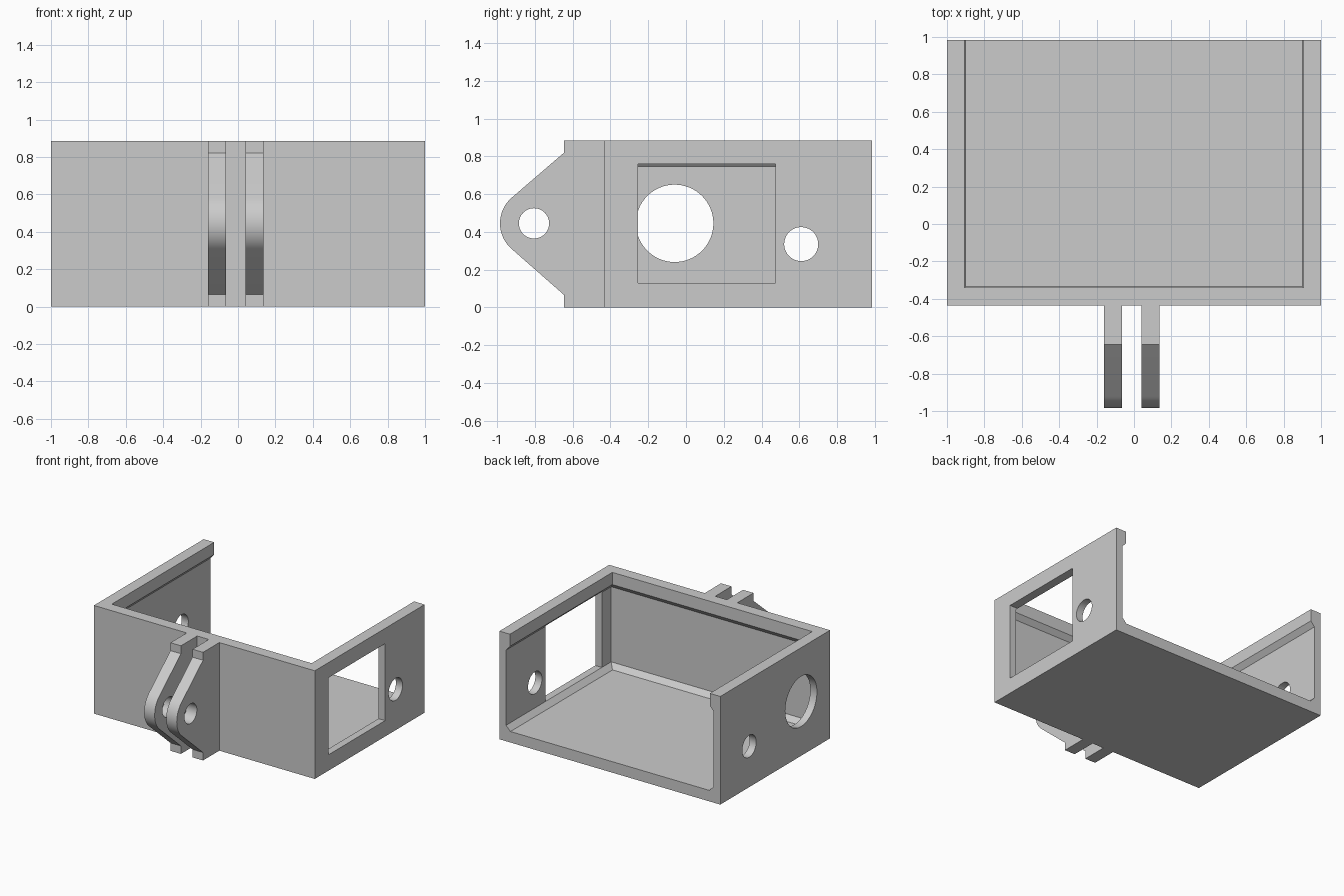
import bpy, bmesh, math
from mathutils import Matrix

if "Cube" in bpy.data.objects:
    bpy.data.objects.remove(bpy.data.objects["Cube"], do_unlink=True)

HEIGHT, FRONT, BACK, MID = 0.885, -0.435, 0.985, 0.445

grey = bpy.data.materials.new("plain grey")
grey.use_nodes = True
COLOUR = (0.6, 0.6, 0.6, 1)
grey.diffuse_color = COLOUR
grey.node_tree.nodes["Principled BSDF"].inputs["Base Color"].default_value = COLOUR


def make_object(name, bm):
    bmesh.ops.recalc_face_normals(bm, faces=bm.faces)
    mesh = bpy.data.meshes.new(name)
    bm.to_mesh(mesh)
    bm.free()
    mesh.materials.append(grey)
    obj = bpy.data.objects.new(name, mesh)
    bpy.context.collection.objects.link(obj)
    return obj


def loft(name, rings):
    """Join equal point rings with quads and cap both ends."""
    bm = bmesh.new()
    loops = [[bm.verts.new(p) for p in ring] for ring in rings]
    for low, high in zip(loops, loops[1:]):
        for i in range(len(low)):
            j = (i + 1) % len(low)
            bm.faces.new((low[i], low[j], high[j], high[i]))
    bm.faces.new(loops[0][::-1])
    bm.faces.new(loops[-1])
    return make_object(name, bm)


def rect(x, y0, y1, z):
    return [(-x, y0, z), (x, y0, z), (x, y1, z), (-x, y1, z)]


def extrude_x(name, outline, x0, x1):
    return loft(name, [[(x, y, z) for y, z in outline] for x in (x0, x1)])


def circle(y, z, r, n=64):
    return [(y + r * math.cos(math.tau * i / n), z + r * math.sin(math.tau * i / n))
            for i in range(n)]


def cut(obj, cutter):
    mod = obj.modifiers.new("cut", 'BOOLEAN')
    mod.operation = 'DIFFERENCE'
    mod.solver = 'EXACT'
    mod.object = cutter
    bpy.context.view_layer.objects.active = obj
    bpy.ops.object.modifier_apply(modifier=mod.name)
    bpy.data.objects.remove(cutter, do_unlink=True)


# Box shell: open top and back, chamfered floor edge and thicker top lip
shell = loft("box_shell", [rect(1, FRONT, BACK, z) for z in (0, HEIGHT)])
steps = [(0.09, 0.1), (0.13, 0.06), (0.745, 0.06), (0.785, 0.095), (1.0, 0.095)]
cut(shell, loft("cavity", [rect(1 - t, FRONT + t, 1.2, z) for z, t in steps]))

# Side openings: window on the left, large port on the right, small hole in both
window = [(-0.255, 0.13), (0.475, 0.13), (0.475, 0.76), (-0.255, 0.76)]
cut(shell, extrude_x("window_cutter", window, 0.8, 1.2))
cut(shell, extrude_x("port_cutter", circle(-0.06, MID, 0.205), -1.2, -0.8))
cut(shell, extrude_x("small_hole_cutter", circle(0.61, 0.335, 0.09), -1.2, 1.2))

# Mounting lugs: rounded nose with tangent slopes back to a square base
NOSE, RADIUS, BASE, STEP = -0.805, 0.18, -0.645, 0.065
dy, dz = BASE - NOSE, HEIGHT - STEP - MID
start = math.atan2(dz, dy) + math.acos(RADIUS / math.hypot(dy, dz))
sweep = 2 * (math.pi - start)
arc = [(NOSE + RADIUS * math.cos(start + sweep * i / 24),
        MID + RADIUS * math.sin(start + sweep * i / 24)) for i in range(25)]
outline = ([(FRONT, HEIGHT), (BASE, HEIGHT), (BASE, HEIGHT - STEP)] + arc
           + [(BASE, STEP), (BASE, 0), (FRONT, 0)])
lugs = []
for name, x0 in (("right_lug", -0.16), ("left_lug", 0.04)):
    lug = extrude_x(name, outline, x0, x0 + 0.095)
    cut(lug, extrude_x("pin_hole_cutter", circle(NOSE, MID, 0.08), x0 - 0.05, x0 + 0.145))
    lugs.append(lug)

# Smooth the round surfaces, keep the edges sharp
for obj in [shell] + lugs:
    bpy.ops.object.select_all(action='DESELECT')
    obj.select_set(True)
    bpy.context.view_layer.objects.active = obj
    bpy.ops.object.shade_smooth_by_angle(angle=math.radians(30))
